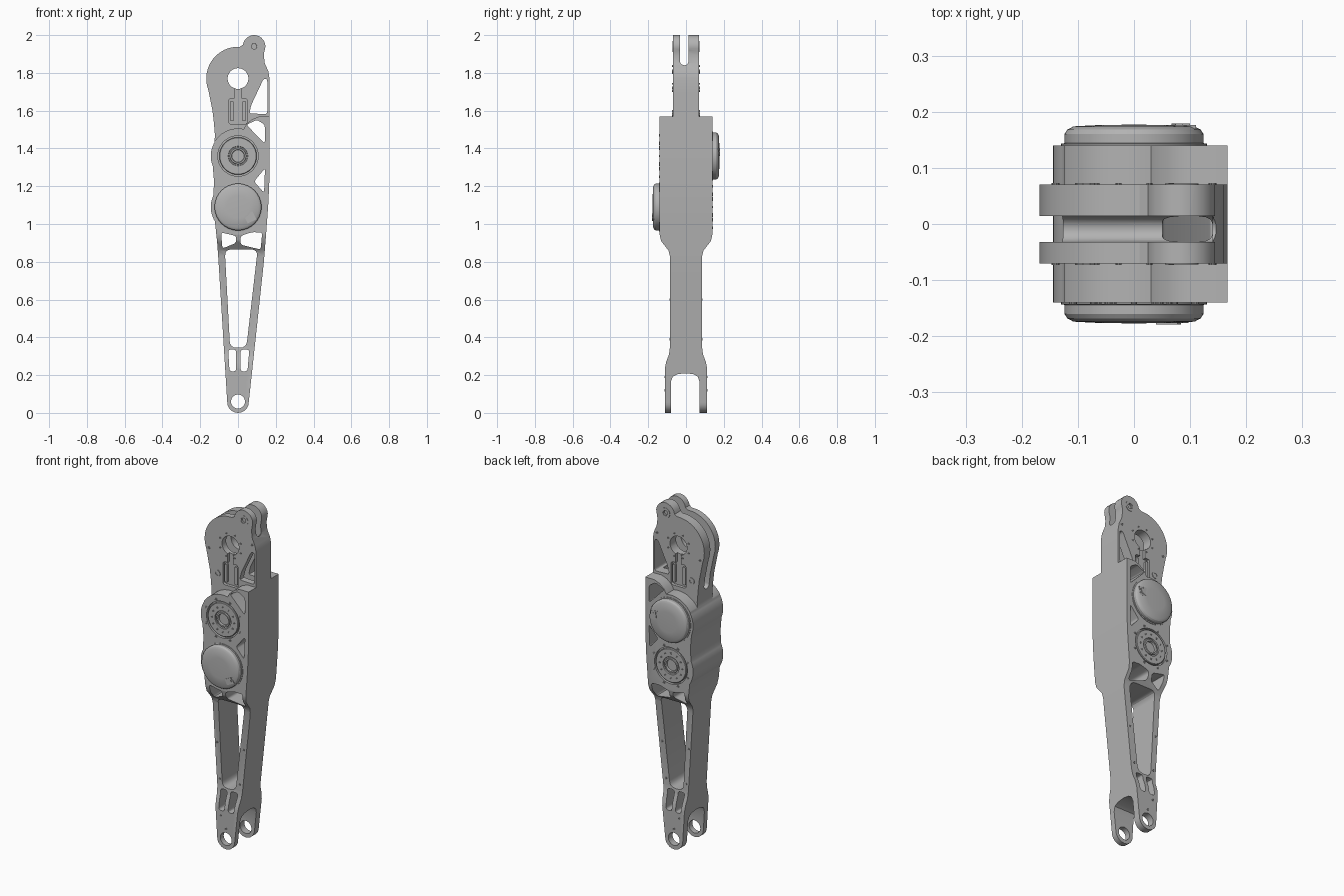
import bpy, bmesh
from math import sin, cos, radians, pi
from mathutils import Vector

cube = bpy.data.objects.get("Cube")
if cube:
    bpy.data.objects.remove(cube, do_unlink=True)

metal = bpy.data.materials.new("grey metal")
metal.use_nodes = True
GREY = (0.45, 0.45, 0.45, 1)
metal.diffuse_color = GREY
metal.node_tree.nodes["Principled BSDF"].inputs["Base Color"].default_value = GREY


def make(name, bm):
    bmesh.ops.recalc_face_normals(bm, faces=bm.faces)
    mesh = bpy.data.meshes.new(name)
    bm.to_mesh(mesh)
    bm.free()
    mesh.materials.append(metal)
    ob = bpy.data.objects.new(name, mesh)
    bpy.context.collection.objects.link(ob)
    return ob


def prism(name, pts, a, b, axis="y"):
    """Extrude a profile: (x, z) along y, or (y, z) along x."""
    bm = bmesh.new()
    place = (lambda p, t: (p[0], t, p[1])) if axis == "y" else (lambda p, t: (t, p[0], p[1]))
    lo = [bm.verts.new(place(p, a)) for p in pts]
    hi = [bm.verts.new(place(p, b)) for p in pts]
    bm.faces.new(lo)
    bm.faces.new(hi)
    n = len(pts)
    for i in range(n):
        j = (i + 1) % n
        bm.faces.new((lo[i], lo[j], hi[j], hi[i]))
    return make(name, bm)


def lathe(name, cx, cz, base, side, profile, n=48):
    """Turn (radius, height) points about a y axis; height grows outward."""
    bm = bmesh.new()
    rings = []
    for r, h in profile:
        y = base + side * h
        rings.append([bm.verts.new((cx + r * cos(2 * pi * i / n), y, cz + r * sin(2 * pi * i / n)))
                      for i in range(n)])
    for r0, r1 in zip(rings, rings[1:]):
        for i in range(n):
            j = (i + 1) % n
            bm.faces.new((r0[i], r0[j], r1[j], r1[i]))
    bm.faces.new(rings[0])
    bm.faces.new(rings[-1])
    return make(name, bm)


def arc(cx, cz, r, a0, a1, n=12):
    return [(cx + r * cos(radians(a0 + (a1 - a0) * i / n)),
             cz + r * sin(radians(a0 + (a1 - a0) * i / n))) for i in range(n + 1)]


def circle(cx, cz, r, n=32):
    return arc(cx, cz, r, 0, 360 * (n - 1) / n, n - 1)


def rounded(pts, r):
    out = []
    for i, p in enumerate(pts):
        c = Vector(p)
        d0, d1 = Vector(pts[i - 1]) - c, Vector(pts[(i + 1) % len(pts)]) - c
        a = c + d0.normalized() * min(r, d0.length * 0.45)
        b = c + d1.normalized() * min(r, d1.length * 0.45)
        for k in range(5):
            t = k / 4
            out.append(tuple(a * (1 - t) ** 2 + c * 2 * t * (1 - t) + b * t * t))
    return out


def boolean(ob, tool, op="DIFFERENCE"):
    tool.hide_render = True
    mod = ob.modifiers.new(op.title(), "BOOLEAN")
    mod.operation, mod.solver, mod.object = op, "EXACT", tool
    bpy.context.view_layer.objects.active = ob
    bpy.ops.object.modifier_apply(modifier=mod.name)
    bpy.data.objects.remove(tool, do_unlink=True)


UPPER, LOWER, HUB = 1.36, 1.09, 1.77

# Link body: front outline crossed with side outline
outline = (arc(0, 0.057, 0.057, 180, 360)
           + [(0.137, 0.8), (0.149, 0.95), (0.16, 1.1), (0.167, 1.25), (0.167, 1.77),
              (0.16, 1.81), (0.142, 1.85), (0.137, 1.89)]
           + arc(0.085, 1.94, 0.06, -25, 155) + [(0.025, 1.948), (0.01, 1.938)]
           + arc(0, HUB, 0.168, 95, 200, 20)
           + [(-0.135, 1.6), (-0.128, 1.54), (-0.122, 1.47)]
           + arc(0, UPPER, 0.144, 150, 202) + [(-0.128, 1.24), (-0.128, 1.2)]
           + arc(0, LOWER, 0.144, 155, 212) + [(-0.11, 0.9), (-0.103, 0.8)])
link_body = prism("link_body", outline, -0.2, 0.2)

half = [(0.112, -0.01), (0.112, 0.235), (0.105, 0.27), (0.09, 0.31), (0.085, 0.35), (0.085, 0.83),
        (0.093, 0.86), (0.132, 0.91), (0.14, 0.945), (0.14, 1.57), (0.07, 1.57), (0.07, 2.01)]
side = half + [(-y, z) for y, z in reversed(half)]
boolean(link_body, prism("side_cutter", side, -0.3, 0.3, "x"), "INTERSECT")

# Shoulders: the wide section ends around the upper drive
shoulder = ([(0.3, 1.7), (-0.3, 1.7), (-0.3, 1.4), (-0.15, 1.4)]
            + arc(0, UPPER, 0.146, 160, 78) + [(0.045, 1.53), (0.075, 1.555), (0.11, 1.568), (0.3, 1.568)])
for s in (-1, 1):
    boolean(link_body, prism("shoulder_cutter", shoulder, s * 0.07, s * 0.25))

# Bottom clevis and top slot
fork_gap = [(-0.08, -0.05), (-0.08, 0.165), (-0.07, 0.192), (-0.045, 0.205), (0, 0.21),
            (0.04, 0.205), (0.062, 0.192), (0.072, 0.165), (0.072, -0.05)]
boolean(link_body, prism("fork_cutter", fork_gap, -0.3, 0.3, "x"))


def slot(z):
    return [(-0.032, 2.1)] + arc(-0.009, z + 0.023, 0.023, 180, 360, 8) + [(0.014, 2.1)]


boolean(link_body, prism("slot_cutter", slot(1.52), -0.3, 0.14, "x"))
boolean(link_body, prism("wall_slot_cutter", slot(1.84), 0.1, 0.3, "x"))

# Through windows between the ribs
windows = [
    [(-0.042, 0.345), (0.044, 0.345), (0.104, 0.865), (-0.07, 0.865)],
    [(-0.052, 0.335), (-0.045, 0.22), (-0.01, 0.22), (-0.01, 0.335)],
    [(0.06, 0.335), (0.05, 0.22), (0.014, 0.22), (0.014, 0.335)],
    [(-0.09, 0.955), (-0.082, 0.87), (-0.01, 0.9), (-0.01, 0.937)],
    [(0.128, 0.955), (0.12, 0.865), (0.014, 0.89), (0.014, 0.937), (0.075, 0.957)],
    [(0.085, 1.225), (0.138, 1.165), (0.143, 1.295)],
    [(0.045, 1.525), (0.1, 1.552), (0.142, 1.525), (0.142, 1.425)],
    [(0.06, 1.585), (0.155, 1.582), (0.155, 1.768), (0.135, 1.768), (0.07, 1.63)],
]
for i, w in enumerate(windows):
    boolean(link_body, prism("window_cutter", rounded(w, 0.035 if i == 0 else 0.014), -0.3, 0.3))

# Bearing bores
for x, z, r in ((0, HUB, 0.055), (0, 0.06, 0.037), (0.085, 1.94, 0.014)):
    boolean(link_body, prism("bore_cutter", circle(x, z, r), -0.3, 0.3))

# Cable channel pockets and drive recesses on both faces
pocket = rounded([(-0.048, 1.53), (0.048, 1.53), (0.048, 1.665), (-0.048, 1.665)], 0.012)
channel = [(-0.018, 1.6), (0.018, 1.6), (0.018, 1.74), (-0.018, 1.74)]
for s, rotor_z in ((-1, UPPER), (1, LOWER)):
    boolean(link_body, prism("pocket_cutter", pocket, s * 0.052, s * 0.2))
    boolean(link_body, prism("channel_cutter", channel, s * 0.052, s * 0.2))
    boolean(link_body, prism("drive_cutter", circle(0, rotor_z, 0.107, 48), s * 0.125, s * 0.2))

parts = [link_body]


def bolt(name, x, z, y, s, r=0.006, h=0.003):
    parts.append(lathe(name, x, z, y, s, [(r, -0.01), (r, h), (r * 0.55, h), (r * 0.55, h - 0.003)], 10))


def bolt_circle(name, cz, radius, count, y, s, r=0.006, turn=0.0):
    for i in range(count):
        a = 2 * pi * (i + turn) / count
        bolt(name, radius * cos(a), cz + radius * sin(a), y, s, r)


for s, word, rotor_z, cap_z in ((-1, "front", UPPER, LOWER), (1, "back", LOWER, UPPER)):
    face = s * 0.14
    # Output rotor: stepped disc set into its recess
    parts.append(lathe(word + "_rotor", 0, rotor_z, face, s, [
        (0.099, -0.02), (0.099, -0.003), (0.096, 0.0), (0.052, 0.0), (0.05, -0.006),
        (0.044, -0.006), (0.042, 0.0), (0.034, 0.0), (0.032, -0.012)]))
    bolt_circle(word + "_rotor_bolt", rotor_z, 0.073, 12, face, s, 0.005)
    bolt_circle(word + "_rim_bolt", rotor_z, 0.118, 8, face, s, 0.007, 0.5)
    # Motor cap with softened rim
    parts.append(lathe(word + "_motor_cap", 0, cap_z, face, s, [
        (0.13, -0.01), (0.13, 0.003), (0.124, 0.004), (0.124, 0.02), (0.119, 0.028),
        (0.108, 0.034), (0.06, 0.0365), (0.01, 0.037)], 56))
    # Cable connector on the cap
    cx, cz, tilt = (0.064, cap_z - 0.055, 0.45) if s < 0 else (0.083, cap_z + 0.02, 1.4)
    for du, dv, w, h, top in ((0, 0, 0.042, 0.026, 0.036), (0, 0.007, 0.036, 0.007, 0.039),
                              (-0.01, -0.006, 0.013, 0.01, 0.039), (0.01, -0.006, 0.013, 0.01, 0.039)):
        corners = [(du + a * w, dv + b * h) for a, b in ((-1, -1), (1, -1), (1, 1), (-1, 1))]
        box = [(cx + u * 0.6 * cos(tilt) - v * 0.9 * sin(tilt),
                cz + u * 0.6 * sin(tilt) + v * 0.9 * cos(tilt)) for u, v in corners]
        parts.append(prism(word + "_connector", box, face + s * 0.02, face + s * top))
    # Hub bolts, ear bushing, side screw
    bolt_circle(word + "_hub_bolt", HUB, 0.072, 8, s * 0.07, s, 0.005, 0.5)
    parts.append(lathe(word + "_ear_bushing", 0.085, 1.94, s * 0.07, s, [
        (0.03, -0.01), (0.03, 0.002), (0.016, 0.002), (0.014, -0.01)], 24))
    bolt(word + "_side_screw", -0.085, 1.585, s * 0.07, s, 0.02)
    for x, z in ((-0.14, 1.72), (0.14, 1.81)):
        bolt(word + "_plate_screw", x, z, s * 0.07, s, 0.007)
    # Cable clips beside the channel
    for x in (-0.033, 0.033):
        clip = rounded([(x - 0.009, 1.545), (x + 0.009, 1.545), (x + 0.009, 1.65), (x - 0.009, 1.65)], 0.005)
        parts.append(prism(word + "_cable_clip", clip, s * 0.045, s * 0.066))
    # Rail and clevis screws
    for x, z, y in ((-0.077, 0.6, 0.085), (0.096, 0.6, 0.085), (-0.06, 0.39, 0.085),
                    (0.07, 0.39, 0.085), (-0.035, 0.19, 0.112), (0, 0.12, 0.112)):
        bolt(word + "_rail_screw", x, z, s * y, s, 0.006)

# Smooth curved faces while keeping edges crisp
bpy.ops.object.select_all(action="DESELECT")
for ob in parts:
    ob.select_set(True)
bpy.context.view_layer.objects.active = link_body
bpy.ops.object.shade_smooth_by_angle(angle=radians(28))
